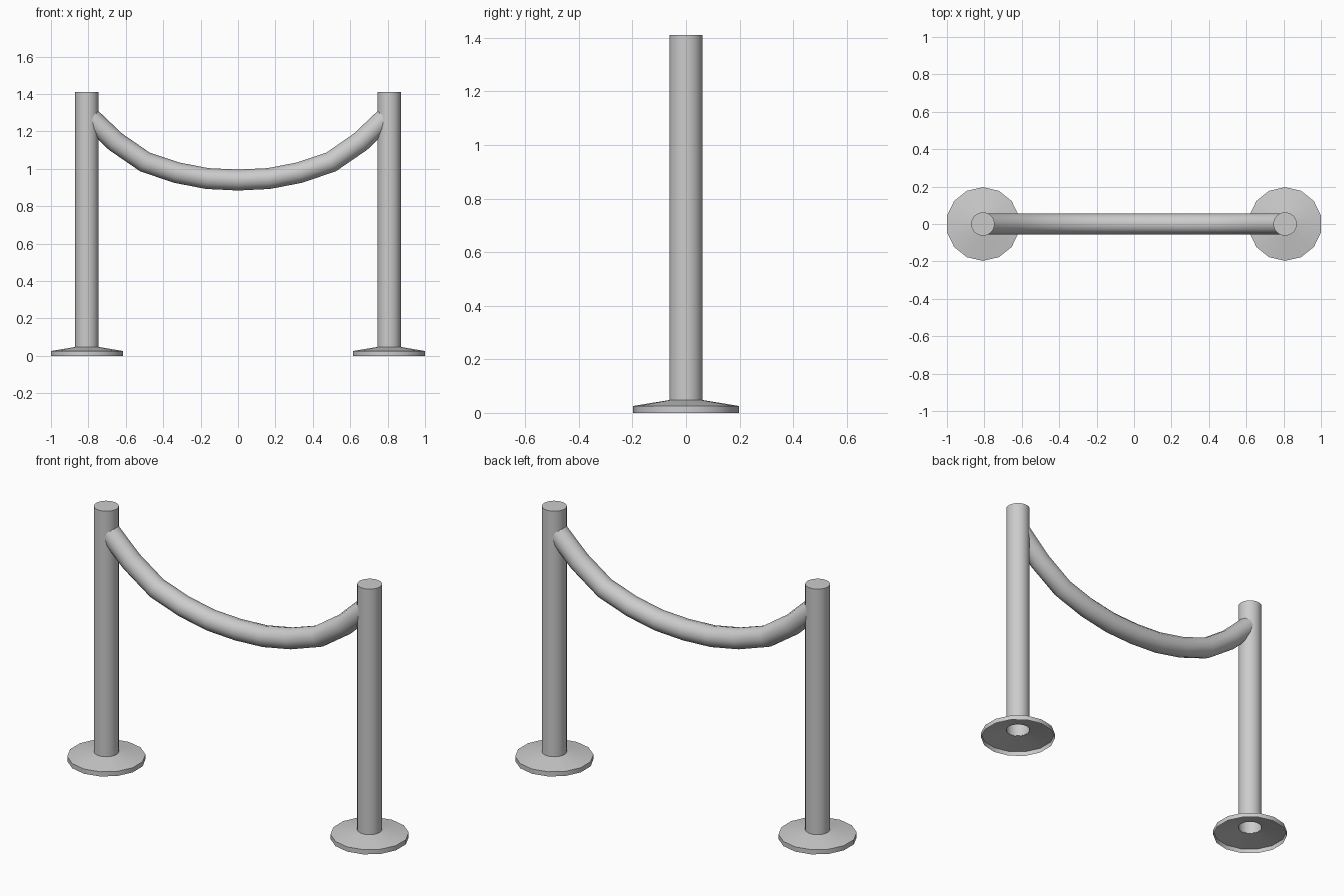
import bpy, bmesh
from math import sin, cos, pi
from mathutils import Vector

if "Cube" in bpy.data.objects:
    bpy.data.objects.remove(bpy.data.objects["Cube"])

POST_X = 0.808


def make_object(name, rings, cap=False, angle=0.6):
    """Bridge a list of equal-length point rings into a tube."""
    bm = bmesh.new()
    loops = [[bm.verts.new(p) for p in ring] for ring in rings]
    n = len(loops[0])
    for a, b in zip(loops, loops[1:]):
        for i in range(n):
            j = (i + 1) % n
            bm.faces.new((a[i], a[j], b[j], b[i]))
    if cap:
        bm.faces.new(loops[-1])
    mesh = bpy.data.meshes.new(name)
    bm.to_mesh(mesh)
    bm.free()
    obj = bpy.data.objects.new(name, mesh)
    bpy.context.collection.objects.link(obj)
    bpy.ops.object.select_all(action='DESELECT')
    obj.select_set(True)
    bpy.context.view_layer.objects.active = obj
    bpy.ops.object.shade_smooth_by_angle(angle=angle)
    return obj


def ring(x, z, r, n):
    # first vertex points to +y
    return [(x + r * cos(pi / 2 + 2 * pi * i / n),
             r * sin(pi / 2 + 2 * pi * i / n), z) for i in range(n)]


for side, x in (("left", -POST_X), ("right", POST_X)):
    # hollow foot: low rim and shallow cone, open underneath
    make_object(side + "_base", [ring(x, 0, 0.197, 14), ring(x, 0.026, 0.197, 14),
                                 ring(x, 0.048, 0.062, 14)], angle=0.6)
    # tubular post, open at the bottom and capped on top
    make_object(side + "_post", [ring(x, 0.046, 0.0625, 28), ring(x, 1.41, 0.0625, 28)], cap=True)

# sagging rope, half path mirrored about the middle
half = [(0.79, 1.273), (0.655, 1.145), (0.498, 1.037), (0.33, 0.98), (0.165, 0.948)]
path = [Vector((-x, 0, z)) for x, z in half] + [Vector((0, 0, 0.94))] + \
       [Vector((x, 0, z)) for x, z in reversed(half)]
SIDES, R = 12, 0.056
rope = []
for i, p in enumerate(path):
    t = (path[min(i + 1, len(path) - 1)] - path[max(i - 1, 0)]).normalized()
    up = Vector((-t.z, 0, t.x))
    rope.append([p + R * (cos(2 * pi * k / SIDES) * up + sin(2 * pi * k / SIDES) * Vector((0, -1, 0)))
                 for k in range(SIDES)])
# ring order is reversed so that the normals face outward
make_object("rope", [r[::-1] for r in rope])
